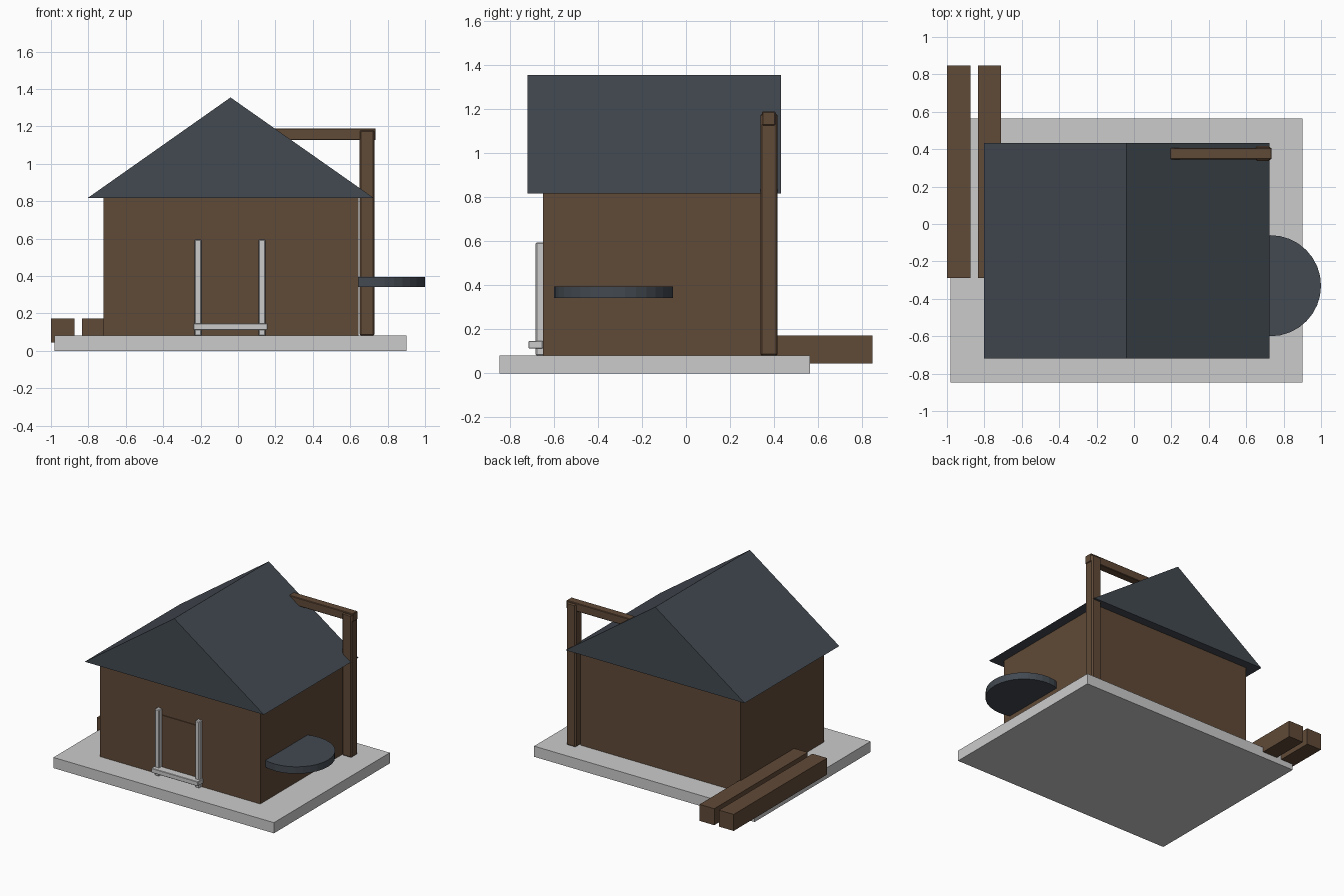
import bpy, bmesh

if "Cube" in bpy.data.objects:
    bpy.data.objects.remove(bpy.data.objects["Cube"])


def material(name, rgb):
    m = bpy.data.materials.new(name)
    m.diffuse_color = (*rgb, 1)
    m.use_nodes = True
    m.node_tree.nodes["Principled BSDF"].inputs["Base Color"].default_value = m.diffuse_color
    return m


WOOD = material("wood", (0.117, 0.067, 0.038))
SLATE = material("slate", (0.055, 0.067, 0.082))


def finish(name, bm, mat):
    bmesh.ops.recalc_face_normals(bm, faces=bm.faces)
    me = bpy.data.meshes.new(name)
    bm.to_mesh(me)
    bm.free()
    ob = bpy.data.objects.new(name, me)
    bpy.context.collection.objects.link(ob)
    if mat:
        me.materials.append(mat)
    return ob


def box(name, x, y, z, mat=None, bevel=0):
    """Box from (min, max) ranges, with optional chamfered edges."""
    bm = bmesh.new()
    bmesh.ops.create_cube(bm, size=1)
    for v in bm.verts:
        v.co = [(a + b) / 2 + c * (b - a) for (a, b), c in zip((x, y, z), v.co)]
    ob = finish(name, bm, mat)
    if bevel:
        mod = ob.modifiers.new("chamfer", 'BEVEL')
        mod.width = bevel
        mod.segments = 1
    return ob


# Stone base and timber walls
box("base_slab", (-0.98, 0.90), (-0.848, 0.564), (0, 0.082))
box("walls", (-0.72, 0.645), (-0.65, 0.365), (0.08, 0.825), WOOD)

# Solid gable roof: triangle extruded front to back
bm = bmesh.new()
tri = bm.faces.new([bm.verts.new((x, -0.72, z))
                    for x, z in ((-0.803, 0.818), (0.725, 0.818), (-0.04, 1.355))])
ext = bmesh.ops.extrude_face_region(bm, geom=[tri])
bmesh.ops.translate(bm, vec=(0, 1.152, 0),
                    verts=[v for v in ext["geom"] if isinstance(v, bmesh.types.BMVert)])
finish("gable_roof", bm, SLATE)

# Front door with stone jambs and a raised sill
box("door", (-0.185, 0.10), (-0.655, -0.64), (0.082, 0.545), WOOD)
for side, x in (("left", -0.214), ("right", 0.129)):
    box(f"door_jamb_{side}", (x - 0.019, x + 0.019), (-0.683, -0.64), (0.08, 0.595), None, 0.006)
box("door_sill", (-0.239, 0.158), (-0.715, -0.65), (0.112, 0.147), None, 0.003)

# Hoist post and beam at the back right corner
box("hoist_post", (0.65, 0.73), (0.338, 0.416), (0.08, 1.18), WOOD, 0.008)
box("hoist_beam", (0.12, 0.736), (0.345, 0.407), (1.127, 1.19), WOOD, 0.004)

# Round slab set into the right wall
bpy.ops.mesh.primitive_cylinder_add(vertices=32, radius=0.27, depth=0.053,
                                    location=(0.73, -0.33, 0.368))
disc = bpy.context.object
disc.name = "round_slab"
disc.data.materials.append(SLATE)

# Two loose beams lying along the left wall
for i, x in enumerate((-1.0, -0.835)):
    box(f"loose_beam_{i + 1}", (x, x + 0.125), (-0.29, 0.848), (0.045, 0.172), WOOD)
